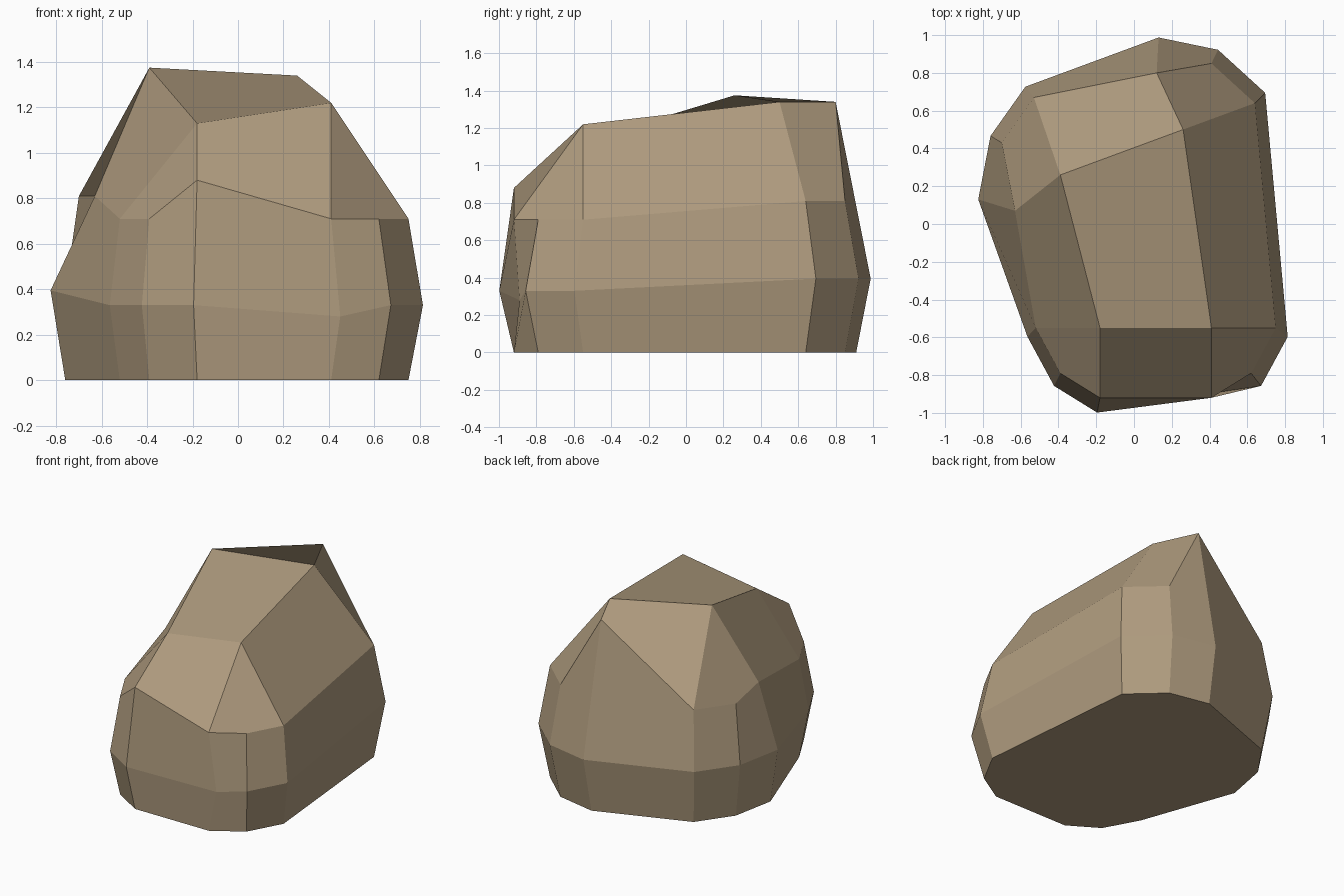
import bpy
import bmesh
from mathutils import Vector

# Remove the default cube only
default_cube = bpy.data.objects.get("Cube")
if default_cube:
    bpy.data.objects.remove(default_cube, do_unlink=True)

# Stone material
stone = bpy.data.materials.new("warm_tan_stone")
stone.use_nodes = True
stone_colour = (0.43, 0.33, 0.21, 1.0)
stone.diffuse_color = stone_colour
shader = stone.node_tree.nodes["Principled BSDF"]
shader.inputs["Base Color"].default_value = stone_colour
shader.inputs["Roughness"].default_value = 1.0

# Footprint of the boulder, counter-clockwise from the front right corner
footprint = [
    (-0.18, -0.92), (0.41, -0.92), (0.62, -0.79), (0.75, -0.55),
    (0.64, 0.64), (0.41, 0.85), (0.12, 0.91), (-0.53, 0.67),
    (-0.70, 0.43), (-0.76, 0.12), (-0.52, -0.55), (-0.39, -0.79),
]
count = len(footprint)


def make_ring(mesh, scale, front_height, back_height, chipped):
    """Add one ring of corners; chipped corners replace the regular ones."""
    ring = []
    for index, (x, y) in enumerate(footprint):
        height = front_height if y < 0 else back_height
        position = chipped.get(index, (x * scale, y * scale, height))
        ring.append(mesh.verts.new(Vector(position)))
    return ring


def bridge(mesh, lower, upper):
    """Join two rings with a belt of four-sided faces."""
    for index in range(count):
        following = (index + 1) % count
        mesh.faces.new((lower[index], lower[following],
                        upper[following], upper[index]))


boulder_mesh = bmesh.new()

# Base, bulging waist and shoulder rings
base = make_ring(boulder_mesh, 1.0, 0.0, 0.0, {})
waist = make_ring(boulder_mesh, 1.085, 0.33, 0.395, {1: (0.45, -0.89, 0.28)})
shoulder = make_ring(boulder_mesh, 1.0, 0.71, 0.81, {
    0: (-0.18, -0.92, 0.88),
    6: (0.12, 0.80, 1.34),
    9: (-0.63, 0.07, 0.81),
})
boulder_mesh.faces.new(list(reversed(base)))
bridge(boulder_mesh, base, waist)
bridge(boulder_mesh, waist, shoulder)

# Tilted crown corners
front_right = boulder_mesh.verts.new((-0.18, -0.55, 1.13))
front_left = boulder_mesh.verts.new((0.41, -0.55, 1.22))
back_left = boulder_mesh.verts.new((0.26, 0.50, 1.34))
back_right = boulder_mesh.verts.new((-0.39, 0.26, 1.375))

# Crown top and the sloping facets down to the shoulder
boulder_mesh.faces.new((front_right, front_left, back_left, back_right))


def facet(crown_corners, shoulder_indices):
    """Join crown corners to a run of shoulder corners."""
    corners = list(crown_corners)
    corners += [shoulder[index] for index in shoulder_indices]
    boulder_mesh.faces.new(corners)


facet((front_left, front_right), (0, 1))
facet((front_left,), (1, 2, 3))
facet((back_left, front_left), (3, 4))
facet((back_left,), (4, 5, 6))
facet((back_right, back_left), (6, 7))
facet((back_right,), (7, 8, 9))
facet((front_right, back_right), (9, 10))
facet((front_right,), (10, 11, 0))

# Finished boulder with flat facets
boulder_mesh.normal_update()
boulder_data = bpy.data.meshes.new("boulder")
boulder_mesh.to_mesh(boulder_data)
boulder_mesh.free()
boulder_data.materials.append(stone)
boulder = bpy.data.objects.new("boulder", boulder_data)
bpy.context.collection.objects.link(boulder)
